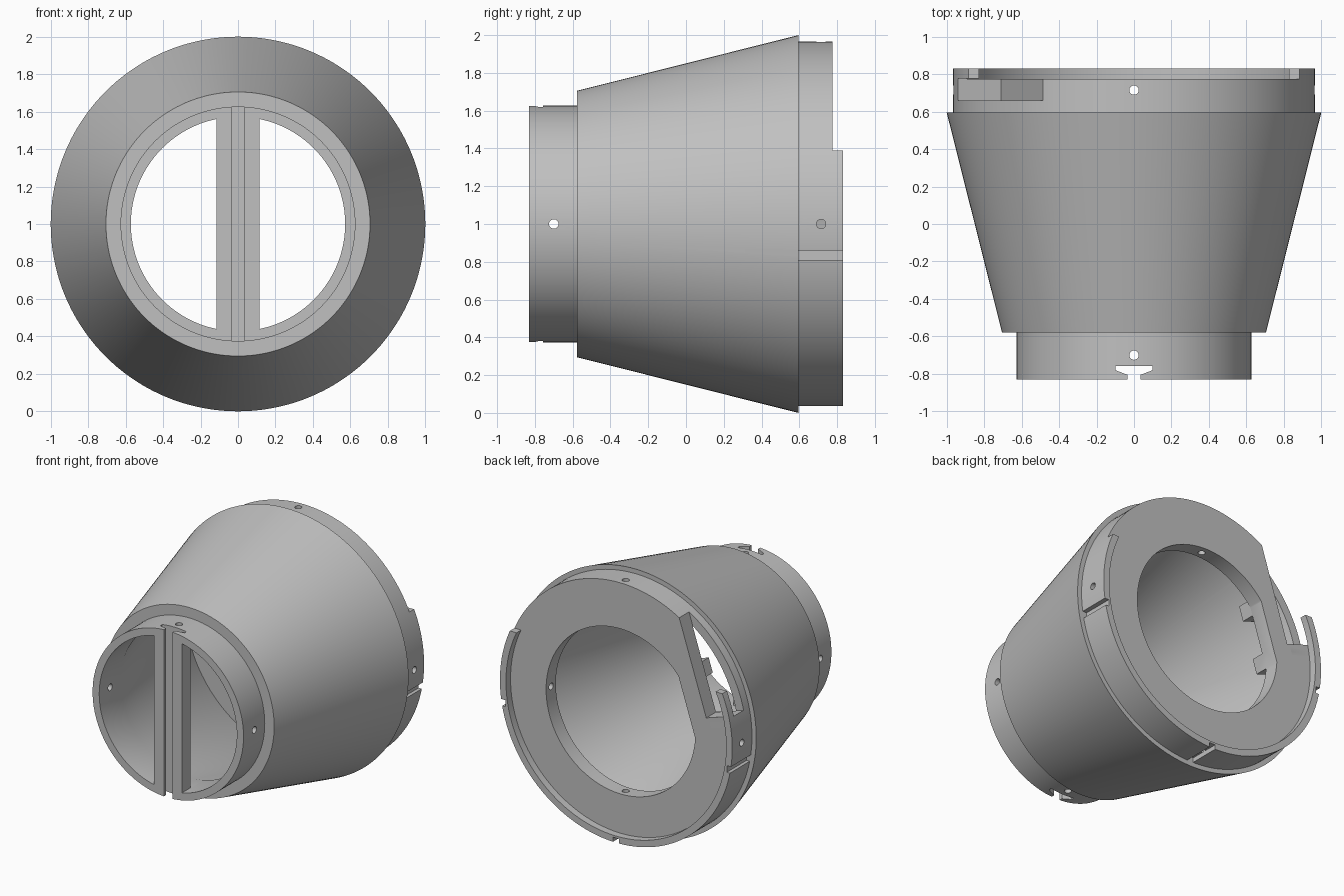
import bpy, bmesh, math
from mathutils import Vector

if "Cube" in bpy.data.objects:
    bpy.data.objects.remove(bpy.data.objects["Cube"], do_unlink=True)

SEGMENTS = 144
CENTRE = Vector((0, 0, 1))      # the axis runs along y through this point

grey = bpy.data.materials.new("plain_grey")
grey.use_nodes = True
grey.diffuse_color = (0.53, 0.53, 0.53, 1)
grey.node_tree.nodes["Principled BSDF"].inputs["Base Color"].default_value = grey.diffuse_color


def finish(name, bm):
    bmesh.ops.recalc_face_normals(bm, faces=bm.faces)
    mesh = bpy.data.meshes.new(name)
    bm.to_mesh(mesh)
    bm.free()
    mesh.materials.append(grey)
    ob = bpy.data.objects.new(name, mesh)
    ob.location = CENTRE
    bpy.context.collection.objects.link(ob)
    return ob


def lathe(name, profile):
    """Turn a closed (radius, y) outline around the y axis."""
    bm = bmesh.new()
    rings = []
    for i in range(SEGMENTS):
        a = 2 * math.pi * i / SEGMENTS
        rings.append([bm.verts.new((r * math.cos(a), y, r * math.sin(a))) for r, y in profile])
    n = len(profile)
    for i, ring in enumerate(rings):
        after = rings[(i + 1) % SEGMENTS]
        for j in range(n):
            k = (j + 1) % n
            bm.faces.new((ring[j], ring[k], after[k], after[j]))
    return finish(name, bm)


def prism(name, outline, offset):
    """Extrude a closed outline of 3D points by an offset."""
    bm = bmesh.new()
    low = [bm.verts.new(p) for p in outline]
    high = [bm.verts.new(Vector(p) + Vector(offset)) for p in outline]
    bm.faces.new(low)
    bm.faces.new(high)
    for i in range(len(low)):
        j = (i + 1) % len(low)
        bm.faces.new((low[i], low[j], high[j], high[i]))
    return finish(name, bm)


def box(name, x, y, z):
    pts = [(x[0], y[0], z[0]), (x[1], y[0], z[0]), (x[1], y[0], z[1]), (x[0], y[0], z[1])]
    return prism(name, pts, (0, y[1] - y[0], 0))


# Frame of the tilted side window: outward direction and direction along it
TILT = math.radians(18)
OUT = Vector((-math.cos(TILT), 0, math.sin(TILT)))
ALONG = Vector((math.sin(TILT), 0, math.cos(TILT)))


def tilted_box(name, n, t, y):
    pts = [OUT * a + ALONG * b + Vector((0, y[0], 0))
           for a, b in ((n[0], t[0]), (n[1], t[0]), (n[1], t[1]), (n[0], t[1]))]
    return prism(name, pts, (0, y[1] - y[0], 0))


def drill(name, start, end, radius=0.025):
    axis = Vector(end) - Vector(start)
    side = Vector((0, 1, 0))
    up = axis.normalized().cross(side)
    pts = [Vector(start) + side * radius * math.cos(a) + up * radius * math.sin(a)
           for a in (2 * math.pi * i / 24 for i in range(24))]
    return prism(name, pts, axis)


def combine(ob, tool, operation):
    mod = ob.modifiers.new("combine", 'BOOLEAN')
    mod.operation = operation
    mod.solver = 'EXACT'
    mod.object = tool
    bpy.context.view_layer.objects.active = ob
    bpy.ops.object.modifier_apply(modifier=mod.name)
    bpy.data.objects.remove(tool, do_unlink=True)


# Hollow cone with front collar, rear plate and raised rear rim
body = lathe("tapered_housing", [
    (0.572, -0.83), (0.627, -0.83), (0.627, -0.578), (0.705, -0.578),
    (1.0, 0.595), (0.965, 0.595), (0.965, 0.83), (0.915, 0.83),
    (0.915, 0.775), (0.62, 0.775), (0.62, 0.66), (0.90, 0.66), (0.572, -0.578)])

# Front crossbar, flat beside the rear bore, and its two lugs
combine(body, box("crossbar", (-0.115, 0.115), (-0.83, -0.73), (-0.6, 0.6)), 'UNION')
combine(body, tilted_box("bore_flat", (0.578, 0.74), (-0.28, 0.28), (0.66, 0.775)), 'UNION')
for t in (-0.17, 0.22):
    combine(body, tilted_box("lug", (0.578, 0.70), (t - 0.055, t + 0.055), (0.56, 0.70)), 'UNION')

cutters = [
    # Upper part of the rear rim is cut away
    box("rim_cut", (-1.2, 1.2), (0.775, 1.0), (0.39, 1.2)),
    # Tilted side window
    tilted_box("window_cut", (0.72, 1.3), (-0.085, 1.2), (0.659, 0.776)),
    # Undercut slot along the crossbar
    prism("slot_cut", [(-0.035, -0.9, -1), (0.035, -0.9, -1), (0.035, -0.805, -1),
                       (0.1, -0.78, -1), (0.1, -0.757, -1), (-0.1, -0.757, -1),
                       (-0.1, -0.78, -1), (-0.035, -0.805, -1)], (0, 0, 2)),
    # Screw holes in the collar and the rear plate
    drill("collar_hole_x", (-0.8, -0.70, 0), (0.8, -0.70, 0)),
    drill("collar_hole_z", (0, -0.70, -0.8), (0, -0.70, 0.8)),
    drill("rear_hole_z", (0, 0.715, -1.1), (0, 0.715, 1.1)),
    drill("rear_hole_left", (0.3, 0.715, 0), (1.1, 0.715, 0)),
    drill("rear_hole_right", (-1.1, 0.715, 0), (-0.8, 0.715, 0)),
    # Grooves across the rear rim
    box("groove_bottom", (-0.025, 0.025), (0.595, 0.9), (-1.1, -0.93)),
]
for s in (-1, 1):
    xs = sorted((s * 0.92, s * 1.1))
    cutters.append(box("groove_side", xs, (0.595, 0.9), (-0.19, -0.14)))
for cutter in cutters:
    combine(body, cutter, 'DIFFERENCE')

bpy.ops.object.select_all(action='DESELECT')
body.select_set(True)
bpy.context.view_layer.objects.active = body
bpy.ops.object.shade_smooth_by_angle(angle=math.radians(25))
